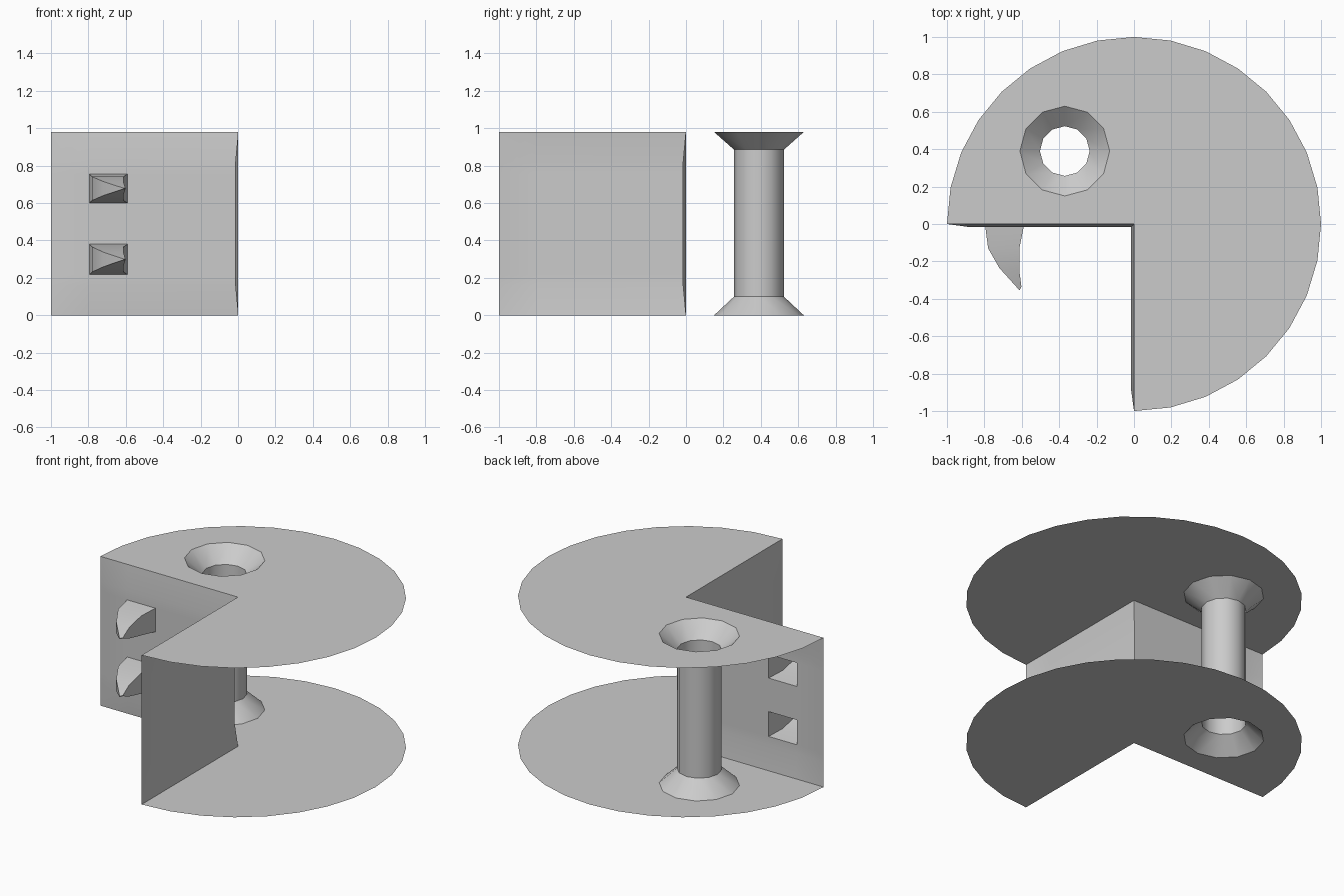
import bpy, bmesh, math

if "Cube" in bpy.data.objects:
    bpy.data.objects.remove(bpy.data.objects["Cube"])

H = 0.98                      # height of the upper disc
CX, CY = -0.37, 0.39          # tube axis
R_FLARE, R_TUBE = 0.24, 0.133


def finish(name, bm, angle=None, recalc=False):
    bmesh.ops.remove_doubles(bm, verts=bm.verts[:], dist=1e-5)
    if recalc:
        bmesh.ops.recalc_face_normals(bm, faces=bm.faces[:])
    me = bpy.data.meshes.new(name)
    bm.to_mesh(me)
    bm.free()
    ob = bpy.data.objects.new(name, me)
    bpy.context.collection.objects.link(ob)
    if angle:
        bpy.ops.object.select_all(action='DESELECT')
        ob.select_set(True)
        bpy.context.view_layer.objects.active = ob
        bpy.ops.object.shade_smooth_by_angle(angle=math.radians(angle))
    return ob


def ring(r, z):
    return [(CX + r * math.cos(i * math.tau / 12), CY + r * math.sin(i * math.tau / 12), z)
            for i in range(12)]


def bridge(bm, a, b):
    n = len(a)
    for i in range(n):
        j = (i + 1) % n
        bm.faces.new([bm.verts.new(p) for p in (a[i], a[j], b[j], b[i])])


# Three-quarter discs with a round hole
def disc(name, z, up):
    bm = bmesh.new()
    arc = [(math.cos(math.radians(-90 + i * 11.25)), math.sin(math.radians(-90 + i * 11.25)), z)
           for i in range(25)]
    edges = []
    for loop in (arc + [(0, 0, z)], ring(R_FLARE, z)):
        vs = [bm.verts.new(p) for p in loop]
        edges += [bm.edges.new((vs[i - 1], vs[i])) for i in range(len(vs))]
    bmesh.ops.triangle_fill(bm, edges=edges, use_beauty=True, use_dissolve=False)
    for f in bm.faces:
        f.normal_update()
        if (f.normal.z > 0) != up:
            f.normal_flip()
    finish(name, bm)


disc("bottom_disc", 0, False)
disc("top_disc", H, True)

# Flared tube through both discs, facing outward from the solid (inner bore)
bm = bmesh.new()
rings = [ring(R_FLARE, 0), ring(R_TUBE, 0.1), ring(R_TUBE, 0.885), ring(R_FLARE, H)]
for a, b in zip(rings, rings[1:]):
    bridge(bm, b, a)
finish("flared_tube", bm, 35)

# Two slightly bulging notch walls, the left one with horn openings
D = 0.015
US = [-1, -0.89, -0.795, -0.59, -D]
ZS = [0, 0.16, 0.217, 0.38, 0.6, 0.755, 0.82, H]
bm = bmesh.new()


def wall_point(i, k, swap):
    edge_z = k in (0, len(ZS) - 1)
    u = 0 if i == len(US) - 1 and edge_z else US[i]
    d = 0 if edge_z or i == 0 else -D
    return (d, u, ZS[k]) if swap else (u, d, ZS[k])


for swap in (False, True):
    for i in range(len(US) - 1):
        for k in range(len(ZS) - 1):
            if not swap and i == 2 and k in (2, 4):
                continue
            quad = [wall_point(a, b, swap)
                    for a, b in ((i, k), (i + 1, k), (i + 1, k + 1), (i, k + 1))]
            if swap:
                quad.reverse()
            bm.faces.new([bm.verts.new(p) for p in quad])
finish("notch_walls", bm, 30)

# Curved hollow horns: left x,y / right x,y / height scale per section
SECTIONS = [(-0.795, -D, -0.59, -D, 1.0), (-0.78, -0.13, -0.613, -0.13, 0.82),
            (-0.72, -0.235, -0.613, -0.25, 0.48), (-0.612, -0.355, -0.602, -0.335, 0.03)]
for name, z0, z1 in (("lower_horn", 0.217, 0.38), ("upper_horn", 0.6, 0.755)):
    bm = bmesh.new()
    zc, hz = (z0 + z1) / 2, (z1 - z0) / 2
    loops = []
    for lx, ly, rx, ry, s in SECTIONS:
        h = hz * s
        loops.append([(lx, ly, zc - h), (rx, ry, zc - h), (rx, ry, zc + h), (lx, ly, zc + h)])
    for a, b in zip(loops, loops[1:]):
        bridge(bm, a, b)
    bm.faces.new([bm.verts.new(p) for p in loops[-1]])
    finish(name, bm, 35, recalc=True)
